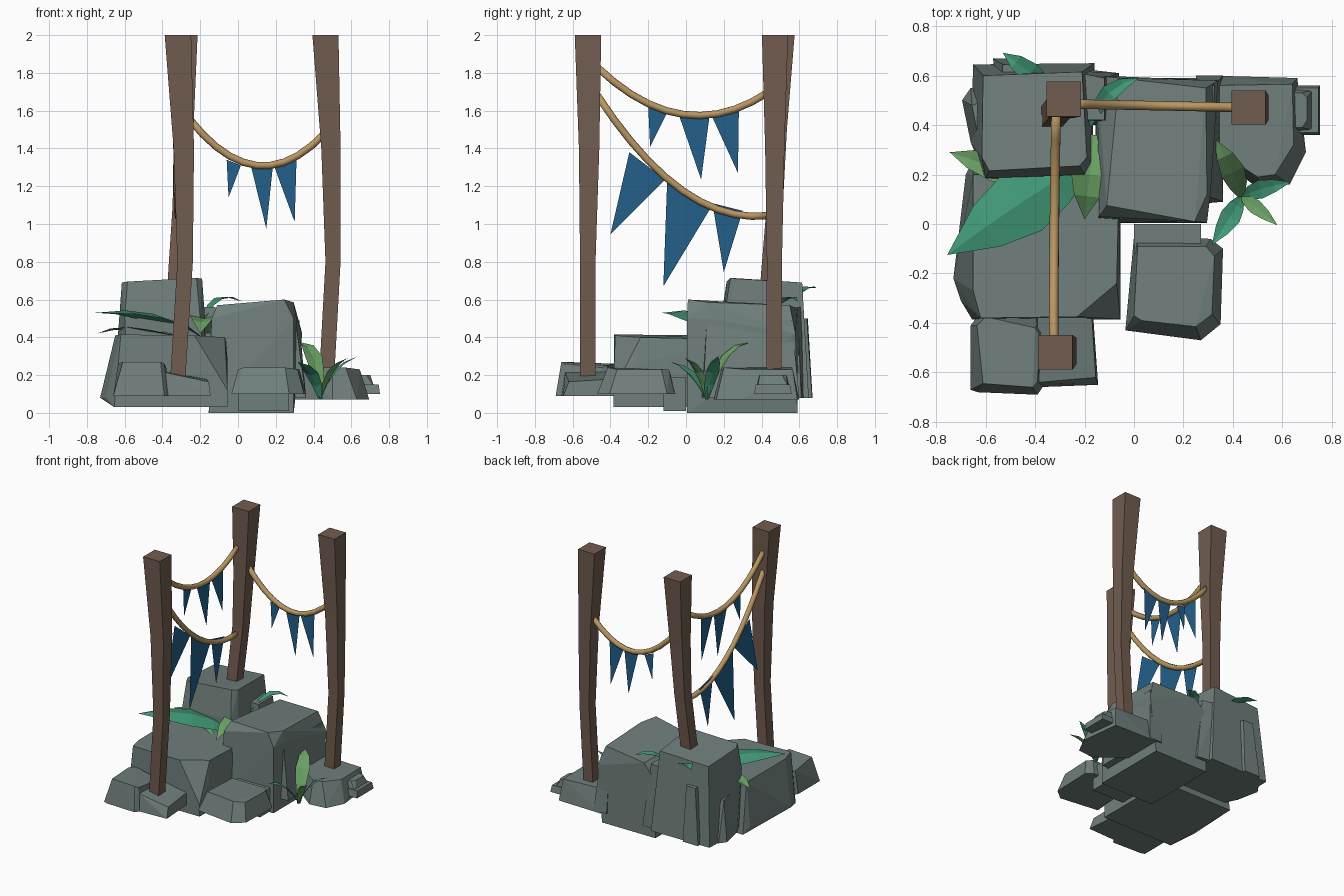
import bpy, bmesh, math
from mathutils import Vector

def material(name, rgb):
    m = bpy.data.materials.new(name)
    m.diffuse_color = (*rgb, 1)
    return m

STONE = material("grey_stone", (0.160, 0.212, 0.200))
WOOD = material("brown_wood", (0.165, 0.107, 0.078))
ROPE = material("tan_rope", (0.479, 0.305, 0.122))
BLUE = material("blue_cloth", (0.017, 0.112, 0.250))
TEAL = material("teal_leaf", (0.054, 0.328, 0.188))
GREEN = material("light_green_leaf", (0.141, 0.352, 0.127))

def finish(name, bm, mat, smooth=False):
    bmesh.ops.recalc_face_normals(bm, faces=bm.faces)
    me = bpy.data.meshes.new(name)
    bm.to_mesh(me)
    bm.free()
    me.materials.append(mat)
    for p in me.polygons:
        p.use_smooth = smooth
    ob = bpy.data.objects.new(name, me)
    bpy.context.collection.objects.link(ob)
    return ob

def rock(name, *rings):
    """Convex chipped rock; each ring is (z, [(x, y), ...]) or points with own z."""
    bm = bmesh.new()
    for z, pts in rings:
        for p in pts:
            bm.verts.new((p[0], p[1], p[2] if len(p) > 2 else z))
    res = bmesh.ops.convex_hull(bm, input=bm.verts)
    junk = [v for v in set(res["geom_interior"] + res["geom_unused"]) if isinstance(v, bmesh.types.BMVert)]
    bmesh.ops.delete(bm, geom=junk, context='VERTS')
    bmesh.ops.dissolve_limit(bm, angle_limit=math.radians(4), verts=bm.verts, edges=bm.edges)
    finish(name, bm, STONE)

def post(name, stations):
    """Bent square post; stations are (x, y, z, half width)."""
    bm = bmesh.new()
    rings = [[bm.verts.new((x + sx * h, y + sy * h, z))
              for sx, sy in ((-1, -1), (1, -1), (1, 1), (-1, 1))] for x, y, z, h in stations]
    for a, b in zip(rings, rings[1:]):
        for i in range(4):
            j = (i + 1) % 4
            bm.faces.new((a[i], a[j], b[j], b[i]))
    bm.faces.new(rings[0])
    bm.faces.new(rings[-1])
    finish(name, bm, WOOD)

def rope(name, a, low, b, n=10, r=0.019, sides=8):
    """Sagging round rope passing through a, low and b."""
    a, low, b = Vector(a), Vector(low), Vector(b)
    t0 = (low - a).xy.length / (b - a).xy.length
    c = (low - a * (1 - t0) ** 2 - b * t0 ** 2) / (2 * t0 * (1 - t0))
    pts = [a * (1 - t) ** 2 + c * 2 * t * (1 - t) + b * t * t for t in (i / n for i in range(n + 1))]
    side = (b - a).cross(Vector((0, 0, 1))).normalized()
    bm = bmesh.new()
    rings = []
    for i, p in enumerate(pts):
        d = (pts[min(i + 1, n)] - pts[max(i - 1, 0)]).normalized()
        up = side.cross(d)
        rings.append([bm.verts.new(p + side * r * math.cos(k * math.tau / sides)
                                   + up * r * math.sin(k * math.tau / sides)) for k in range(sides)])
    for p, q in zip(rings, rings[1:]):
        for k in range(sides):
            j = (k + 1) % sides
            bm.faces.new((p[k], p[j], q[j], q[k]))
    bm.faces.new(rings[0])
    bm.faces.new(rings[-1])
    finish(name, bm, ROPE, True)

def flags(name, place, tris):
    """Thin pennants; place maps (u, z) to 3D."""
    bm = bmesh.new()
    for tri in tris:
        bm.faces.new([bm.verts.new(place(u, z)) for u, z in tri])
    finish(name, bm, BLUE)

def leaf(name, base, mid, tip, width, mat, n=4, fold=0.25):
    """Arched leaf with a V fold along the midrib."""
    base, mid, tip = Vector(base), Vector(mid), Vector(tip)
    c = mid * 2 - (base + tip) / 2
    side = (tip - base).cross(Vector((0, 0, 1))).normalized()
    bm = bmesh.new()
    rows = []
    for i in range(n + 1):
        t = i / n
        p = base * (1 - t) ** 2 + c * 2 * t * (1 - t) + tip * t * t
        w = width / 2 * (0.25, 0.75, 1, 0.7, 0)[i]
        up = Vector((0, 0, w * fold))
        if w:
            rows.append([bm.verts.new(q) for q in (p - side * w + up, p, p + side * w + up)])
        else:
            rows.append([bm.verts.new(p)] * 3)
    for a, b in zip(rows, rows[1:]):
        for k in (0, 1):
            bm.faces.new(list(dict.fromkeys((a[k], a[k + 1], b[k + 1], b[k]))))
    finish(name, bm, mat)

# Large rocks
rock("tall_back_left_rock",
     (0.08, [(-0.65, 0.645), (-0.66, 0.33), (-0.58, 0.17), (-0.17, 0.2), (-0.16, 0.65)]),
     (0.70, [(-0.61, 0.60, 0.67), (-0.615, 0.27, 0.69), (-0.585, 0.215, 0.695), (-0.22, 0.235, 0.715),
             (-0.19, 0.27, 0.71), (-0.21, 0.615, 0.69)]),
     (0.5, [(-0.60, 0.185), (-0.20, 0.2), (-0.175, 0.25)]))
rock("back_left_side_chip",
     (0.08, [(-0.695, 0.50), (-0.66, 0.33), (-0.5, 0.33), (-0.5, 0.55), (-0.66, 0.55)]),
     (0.38, [(-0.655, 0.48), (-0.63, 0.35), (-0.5, 0.35), (-0.5, 0.53)]))
rock("back_chip",
     (0.08, [(-0.55, 0.5), (-0.57, 0.67), (-0.44, 0.668), (-0.4, 0.5)]),
     (0.5, [(-0.54, 0.5), (-0.53, 0.645), (-0.45, 0.64), (-0.42, 0.5)]))
rock("centre_rock",
     (0.0, [(-0.155, 0.005), (0.295, 0.005), (0.295, 0.59), (-0.155, 0.59)]),
     (0.5, [(-0.14, 0.03), (0.295, 0.005), (0.31, 0.13), (0.34, 0.58, 0.42), (-0.15, 0.6, 0.45)]),
     (0.58, [(-0.11, 0.075, 0.57), (0.245, 0.01, 0.6), (0.295, 0.12, 0.585),
             (0.29, 0.55, 0.57), (-0.06, 0.59, 0.55)]))
rock("centre_side_slab",
     (0.08, [(0.25, 0.08), (0.36, 0.09), (0.36, 0.6), (0.25, 0.6)]),
     (0.49, [(0.25, 0.11), (0.305, 0.11), (0.325, 0.56), (0.25, 0.56)]))
rock("back_gap_rock",
     (0.08, [(-0.24, 0.4), (-0.08, 0.4), (-0.06, 0.61), (-0.24, 0.63)]),
     (0.56, [(-0.24, 0.42), (-0.12, 0.42), (-0.12, 0.59), (-0.24, 0.615)]))
rock("left_rock",
     (0.03, [(-0.655, -0.385), (-0.055, -0.385), (-0.055, 0.25), (-0.655, 0.25)]),
     (0.08, [(-0.73, -0.22), (-0.70, -0.31), (-0.68, 0.2)]),
     (0.2, [(-0.20, -0.385), (-0.055, -0.385, 0.12), (-0.055, -0.27, 0.25)]),
     (0.41, [(-0.65, -0.27), (-0.62, -0.38, 0.415), (-0.23, -0.375, 0.41), (-0.07, -0.24, 0.40),
             (-0.06, 0.2, 0.39), (-0.65, 0.2, 0.41)]))

# Small rocks round the foot
rock("front_left_rock",
     (0.09, [(-0.66, -0.41), (-0.66, -0.67), (-0.63, -0.68), (-0.39, -0.69), (-0.37, -0.66), (-0.37, -0.37), (-0.63, -0.37)]),
     (0.26, [(-0.62, -0.44), (-0.635, -0.41), (-0.60, -0.375), (-0.40, -0.42, 0.25), (-0.38, -0.45, 0.24),
             (-0.39, -0.64, 0.26), (-0.41, -0.66, 0.27), (-0.61, -0.645, 0.27)]))
rock("front_slab",
     (0.09, [(-0.40, -0.66), (-0.145, -0.65), (-0.165, -0.37), (-0.40, -0.37)]),
     (0.18, [(-0.39, -0.64, 0.215), (-0.155, -0.62, 0.165), (-0.17, -0.38, 0.18), (-0.39, -0.38, 0.22)]))
rock("front_right_rock",
     (0.1, [(-0.035, -0.43), (0.27, -0.47), (0.35, -0.405), (0.36, -0.10), (0.31, -0.06), (0.0, -0.05)]),
     (0.23, [(0.015, -0.09), (0.0, -0.37), (0.03, -0.39, 0.24), (0.25, -0.415, 0.24), (0.315, -0.365),
             (0.325, -0.13), (0.29, -0.09)]))
rock("front_right_back_slab",
     (0.01, [(0.0, -0.12), (0.27, -0.12), (0.27, 0.0), (0.0, 0.0)]),
     (0.19, [(0.0, -0.12), (0.27, -0.12), (0.27, 0.0), (0.0, 0.0)]))
rock("right_rock",
     (0.07, [(0.3, 0.6), (0.66, 0.59), (0.695, 0.29), (0.63, 0.16), (0.5, 0.145), (0.3, 0.3)]),
     (0.24, [(0.32, 0.56), (0.64, 0.565, 0.23), (0.645, 0.32, 0.23), (0.57, 0.20), (0.5, 0.19), (0.33, 0.3)]))
rock("right_pebble",
     (0.1, [(0.62, 0.36), (0.752, 0.36), (0.752, 0.56), (0.62, 0.56)]),
     (0.15, [(0.62, 0.37), (0.745, 0.37), (0.745, 0.55), (0.62, 0.55)]))
rock("right_pebble_cap",
     (0.14, [(0.6, 0.37), (0.72, 0.38), (0.72, 0.54), (0.6, 0.55)]),
     (0.2, [(0.6, 0.39), (0.68, 0.39), (0.70, 0.42), (0.70, 0.51), (0.68, 0.53), (0.6, 0.53)]))

# Wooden posts
post("front_post", [(-0.32, -0.52, 0.16, 0.04), (-0.28, -0.52, 0.8, 0.041),
                    (-0.287, -0.513, 1.4, 0.054), (-0.318, -0.519, 2.0, 0.07)])
post("right_post", [(0.47, 0.465, 0.2, 0.04), (0.503, 0.468, 0.8, 0.04),
                    (0.492, 0.47, 1.4, 0.051), (0.463, 0.471, 2.0, 0.069)])
post("back_post", [(-0.333, 0.433, 0.66, 0.042), (-0.303, 0.47, 1.1, 0.043),
                   (-0.288, 0.482, 1.5, 0.052), (-0.284, 0.505, 2.0, 0.07)])

# Ropes
rope("back_rope", (-0.26, 0.485, 1.56), (0.1, 0.478, 1.31), (0.46, 0.47, 1.48))
rope("upper_side_rope", (-0.325, -0.47, 1.83), (-0.322, 0.0, 1.578), (-0.315, 0.44, 1.70))
rope("lower_side_rope", (-0.325, -0.475, 1.69), (-0.322, -0.05, 1.20), (-0.315, 0.44, 1.045))

# Pennants
flags("back_flags", lambda u, z: (u, 0.478, z), [
    ((-0.06, 1.34), (0.015, 1.31), (-0.05, 1.14)),
    ((0.07, 1.30), (0.185, 1.31), (0.15, 0.975)),
    ((0.19, 1.31), (0.31, 1.35), (0.30, 1.01))])
flags("upper_side_flags", lambda u, z: (-0.322, u, z), [
    ((-0.2, 1.62), (-0.1, 1.59), (-0.19, 1.41)),
    ((-0.035, 1.57), (0.125, 1.575), (0.08, 1.235)),
    ((0.135, 1.575), (0.28, 1.61), (0.275, 1.27))])
flags("lower_side_flags", lambda u, z: (-0.325, u, z), [
    ((-0.3, 1.38), (-0.11, 1.235), (-0.4, 0.945)),
    ((-0.10, 1.22), (0.14, 1.10), (-0.12, 0.67)),
    ((0.14, 1.11), (0.3, 1.07), (0.2, 0.745))])

# Plant on the right
foot = (0.435, 0.11, 0.07)
for name, mid, tip, w, mat in (
        ("back", (0.40, 0.21, 0.29), (0.325, 0.345, 0.375), 0.10, GREEN),
        ("front_right", (0.49, 0.07, 0.21), (0.58, -0.005, 0.29), 0.06, GREEN),
        ("right", (0.51, 0.14, 0.21), (0.635, 0.17, 0.30), 0.075, TEAL),
        ("front_left", (0.39, 0.03, 0.20), (0.315, -0.085, 0.27), 0.085, TEAL)):
    leaf("right_plant_" + name + "_leaf", foot, mid, tip, w, mat)

# Plant in the gap between the large rocks
leaf("left_plant_big_leaf", (-0.2, 0.24, 0.40), (-0.45, 0.09, 0.525), (-0.755, -0.125, 0.53), 0.28, TEAL, fold=-0.2)
leaf("left_plant_inner_leaf", (-0.16, 0.36, 0.42), (-0.18, 0.2, 0.50), (-0.2, 0.02, 0.42), 0.15, GREEN)
leaf("left_plant_side_leaf", (-0.3, 0.12, 0.40), (-0.56, 0.225, 0.44), (-0.745, 0.29, 0.42), 0.11, GREEN)
leaf("left_plant_back_leaf", (-0.3, 0.5, 0.55), (-0.42, 0.61, 0.645), (-0.53, 0.692, 0.66), 0.09, TEAL)
leaf("left_plant_right_leaf", (-0.18, 0.4, 0.5), (-0.10, 0.53, 0.60), (0.02, 0.59, 0.59), 0.07, TEAL)
